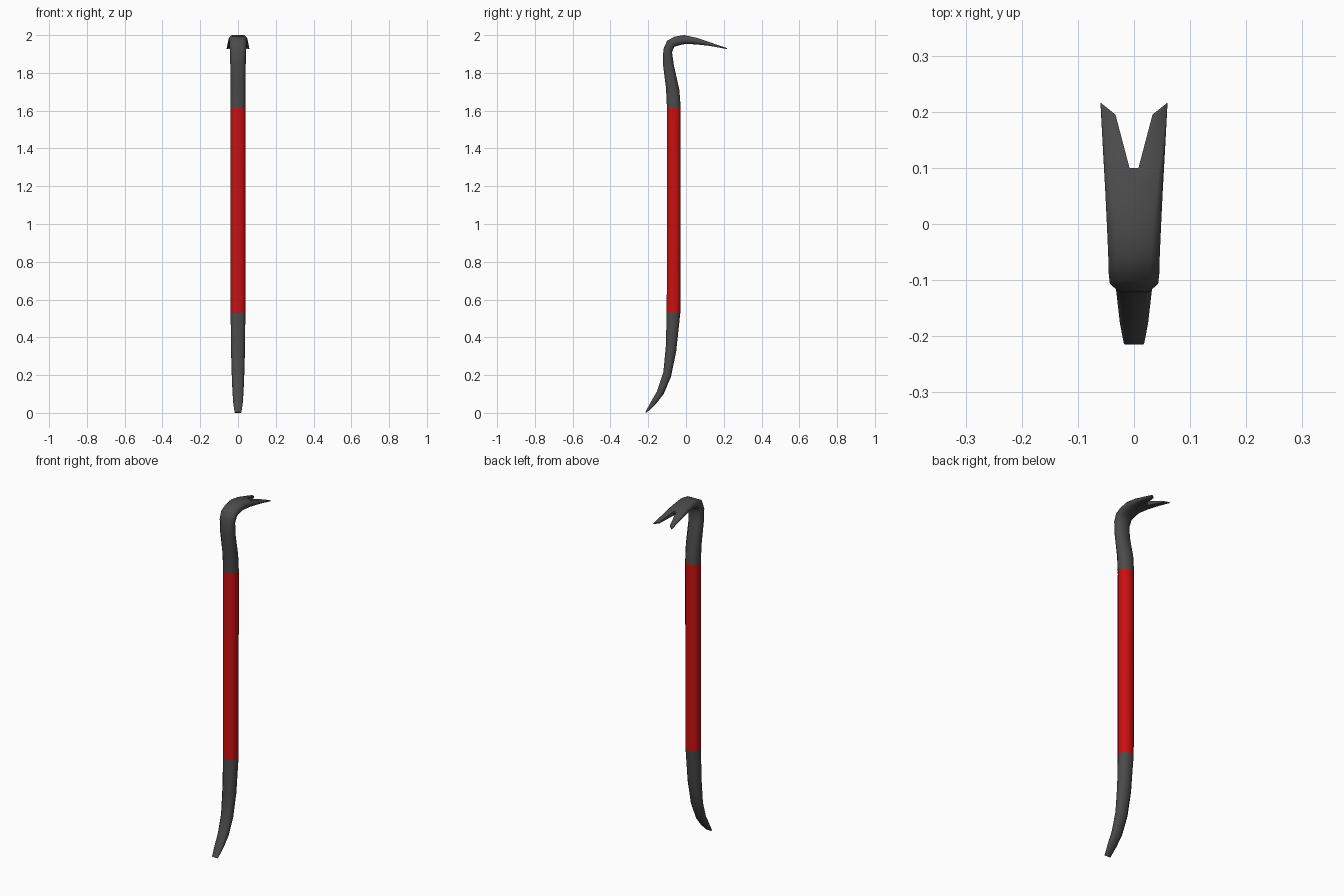
import bpy, bmesh, math
from mathutils import Vector

if "Cube" in bpy.data.objects:
    bpy.data.objects.remove(bpy.data.objects["Cube"])


def material(name, rgb):
    m = bpy.data.materials.new(name)
    m.diffuse_color = (*rgb, 1)
    m.use_nodes = True
    m.node_tree.nodes["Principled BSDF"].inputs["Base Color"].default_value = m.diffuse_color
    return m


def mesh_object(name, bm, mat=None):
    bmesh.ops.recalc_face_normals(bm, faces=bm.faces[:])
    me = bpy.data.meshes.new(name)
    bm.to_mesh(me)
    bm.free()
    ob = bpy.data.objects.new(name, me)
    bpy.context.collection.objects.link(ob)
    if mat:
        me.materials.append(mat)
    return ob


def loft(name, stations, mat):
    """Octagonal bar; each station is outer (y, z), inner (y, z), half width."""
    bm = bmesh.new()
    rings = []
    for oy, oz, iy, iz, w in stations:
        o, i = Vector((0, oy, oz)), Vector((0, iy, iz))
        mid, half = (o + i) / 2, (o - i) / 2
        c = min(0.62 * (half.length), 0.4 * w)
        a, b = 1 - c / w, 0.42
        ring = [(a, 1), (1, b), (1, -b), (a, -1), (-a, -1), (-1, -b), (-1, b), (-a, 1)]
        rings.append([bm.verts.new(mid + half * v + Vector((u * w, 0, 0))) for u, v in ring])
    for r, s in zip(rings, rings[1:]):
        for k in range(8):
            n = (k + 1) % 8
            bm.faces.new((r[k], r[n], s[n], s[k]))
    bm.faces.new(rings[0])
    bm.faces.new(rings[-1])
    return mesh_object(name, bm, mat)


def smooth(ob):
    bpy.ops.object.select_all(action='DESELECT')
    ob.select_set(True)
    bpy.context.view_layer.objects.active = ob
    bpy.ops.object.shade_smooth_by_angle(angle=math.radians(55))


steel = material("dark_steel", (0.07, 0.07, 0.07))
red = material("red_paint", (0.6, 0.005, 0.005))
low = (-0.102, 0.53, -0.030, 0.53, 0.039)
high = (-0.101, 1.615, -0.028, 1.615, 0.040)

# Pry blade at the bottom
blade = loft("pry_blade", [
    (-0.215, 0.004, -0.209, 0.0, 0.018),
    (-0.185, 0.060, -0.160, 0.047, 0.025),
    (-0.153, 0.115, -0.118, 0.100, 0.029),
    (-0.120, 0.215, -0.080, 0.190, 0.033),
    (-0.107, 0.35, -0.052, 0.325, 0.037), low], steel)

# Painted grip
grip = loft("grip", [low, high], red)

# Bent neck and claw
claw = loft("claw", [
    high,
    (-0.106, 1.72, -0.035, 1.71, 0.040),
    (-0.122, 1.845, -0.065, 1.845, 0.041),
    (-0.120, 1.925, -0.074, 1.910, 0.043),
    (-0.100, 1.970, -0.062, 1.938, 0.045),
    (-0.060, 1.992, -0.040, 1.945, 0.046),
    (-0.010, 2.000, -0.005, 1.953, 0.048),
    (0.055, 1.986, 0.055, 1.951, 0.051),
    (0.130, 1.961, 0.125, 1.943, 0.055),
    (0.220, 1.930, 0.219, 1.926, 0.060)], steel)

# Notch cutter that splits the claw in two
half = [(0.008, 0.1), (0.033, 0.195), (0.060, 0.2165), (0.075, 0.229), (0.075, 0.3)]
outline = half + [(-x, y) for x, y in reversed(half)]
bm = bmesh.new()
base = bm.faces.new([bm.verts.new((x, y, 1.85)) for x, y in outline])
ext = bmesh.ops.extrude_face_region(bm, geom=[base])
bmesh.ops.translate(bm, vec=(0, 0, 0.25),
                    verts=[v for v in ext["geom"] if isinstance(v, bmesh.types.BMVert)])
cutter = mesh_object("notch_cutter", bm)
cutter.hide_render = True
mod = claw.modifiers.new("notch", 'BOOLEAN')
mod.operation = 'DIFFERENCE'
mod.solver = 'EXACT'
mod.object = cutter
bpy.context.view_layer.objects.active = claw
bpy.ops.object.modifier_apply(modifier=mod.name)
bpy.data.objects.remove(cutter)

for ob in (blade, grip, claw):
    smooth(ob)
